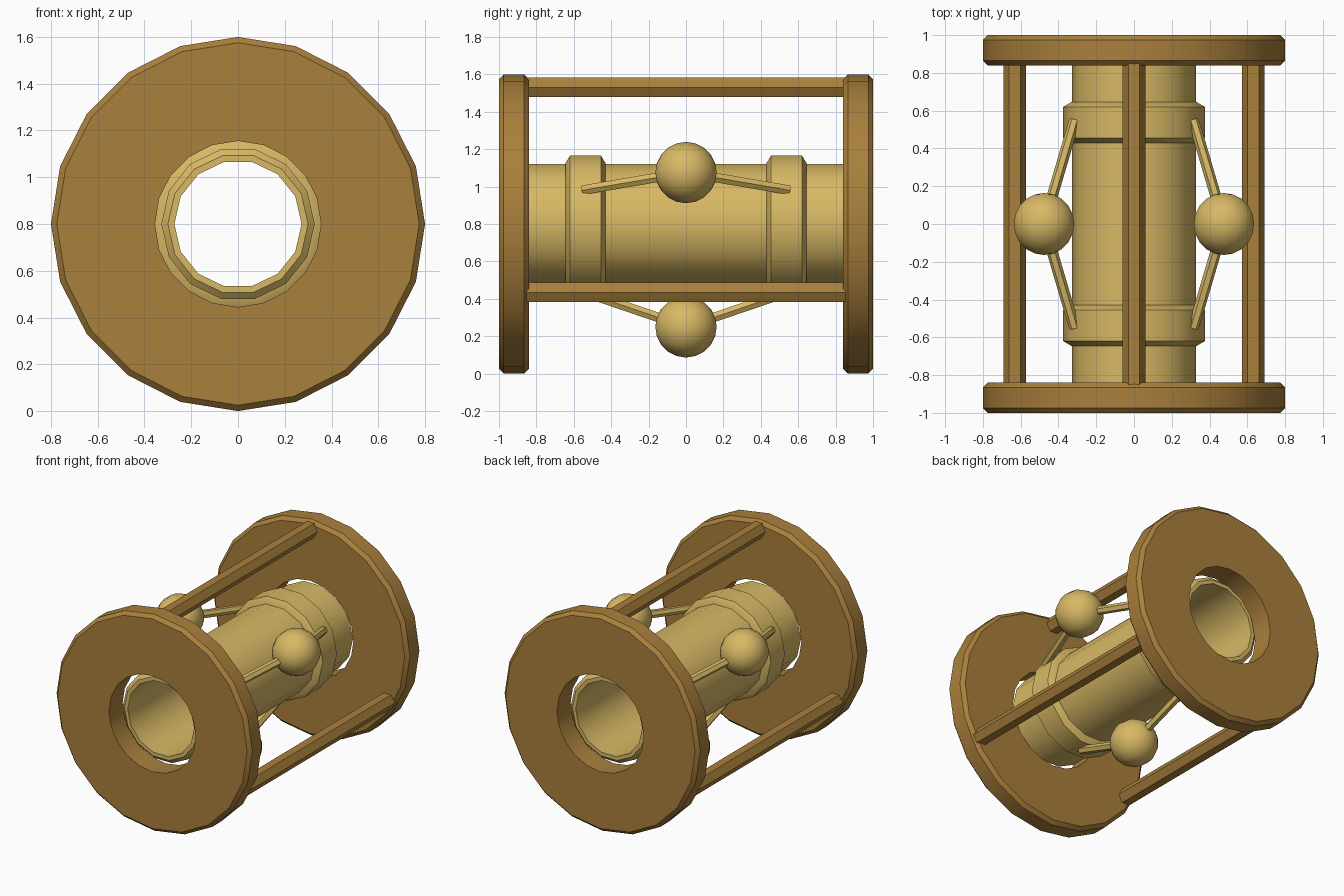
import bpy, bmesh, math
from mathutils import Vector, Matrix

if "Cube" in bpy.data.objects:
    bpy.data.objects.remove(bpy.data.objects["Cube"])

CZ = 0.8  # height of the central axis


def material(name, rgb):
    m = bpy.data.materials.new(name)
    m.diffuse_color = (*rgb, 1)
    m.use_nodes = True
    m.node_tree.nodes["Principled BSDF"].inputs["Base Color"].default_value = m.diffuse_color
    return m


BROWN = material("dark wood", (0.40, 0.215, 0.045))
TAN = material("pale wood", (0.68, 0.48, 0.13))


def finish(name, bm, mat, angle=32):
    bmesh.ops.recalc_face_normals(bm, faces=bm.faces)
    me = bpy.data.meshes.new(name)
    bm.to_mesh(me)
    bm.free()
    ob = bpy.data.objects.new(name, me)
    bpy.context.collection.objects.link(ob)
    me.materials.append(mat)
    bpy.ops.object.select_all(action='DESELECT')
    ob.select_set(True)
    bpy.context.view_layer.objects.active = ob
    bpy.ops.object.shade_smooth_by_angle(angle=math.radians(angle))
    return ob


def lathe(name, profile, sides, mat):
    """Revolve a closed (y, radius) profile around the central axis."""
    bm = bmesh.new()
    rings = []
    for i in range(sides):
        a = 2 * math.pi * i / sides
        rings.append([bm.verts.new((r * math.cos(a), y, CZ + r * math.sin(a)))
                      for y, r in profile])
    n = len(profile)
    for i in range(sides):
        p, q = rings[i], rings[(i + 1) % sides]
        for j in range(n):
            k = (j + 1) % n
            bm.faces.new((p[j], p[k], q[k], q[j]))
    return finish(name, bm, mat)


def bar(name, a, b, radius, mat):
    """Six-sided bar between two points."""
    a, b = Vector(a), Vector(b)
    d = b - a
    bm = bmesh.new()
    bmesh.ops.create_cone(bm, cap_ends=True, segments=6, radius1=radius,
                          radius2=radius, depth=d.length)
    # cone vertices start on the y axis: turn one onto the x axis
    spin = Matrix.Rotation(math.pi / 2, 4, 'Z')
    z = d.normalized()
    x = Vector((1, 0, 0))
    x = (x - z * x.dot(z)).normalized()
    y = z.cross(x)
    rot = Matrix((x, y, z)).transposed().to_4x4()
    bmesh.ops.transform(bm, matrix=Matrix.Translation((a + b) / 2) @ rot @ spin,
                        verts=bm.verts)
    return finish(name, bm, mat)


def polar(r, deg, y):
    a = math.radians(deg)
    return (r * math.cos(a), y, CZ + r * math.sin(a))


# end discs with a round hole, and collars on the tube
for s, tag in ((-1, "front"), (1, "back")):
    lathe(tag + "_disc", [(s * 1.0, 0.355), (s * 1.0, 0.775), (s * 0.975, 0.8),
                          (s * 0.865, 0.8), (s * 0.84, 0.775), (s * 0.84, 0.355)],
          20, BROWN)
    lathe(tag + "_collar", [(s * 0.43, 0.31), (s * 0.43, 0.333), (s * 0.455, 0.375),
                            (s * 0.62, 0.375), (s * 0.645, 0.333), (s * 0.645, 0.31)],
          14, TAN)

# hollow central tube with chamfered ends
lathe("central_tube", [(-0.9, 0.272), (-0.9, 0.3), (-0.875, 0.328),
                       (0.875, 0.328), (0.9, 0.3), (0.9, 0.272)], 14, TAN)

# connecting rods between the discs
for i, deg in enumerate((90, 210, 330)):
    bar(f"rod_{i}", polar(0.73, deg, -0.852), polar(0.73, deg, 0.852), 0.06, BROWN)

# balls, each braced to both collars by struts
for i, deg in enumerate((30, 150, 270)):
    bm = bmesh.new()
    bmesh.ops.create_uvsphere(bm, u_segments=14, v_segments=10, radius=0.164)
    turn = Matrix.Rotation(math.pi / 2, 4, 'X')
    bmesh.ops.transform(bm, matrix=Matrix.Translation(polar(0.55, deg, 0)) @ turn,
                        verts=bm.verts)
    finish(f"ball_{i}", bm, TAN)
    for s, tag in ((-1, "front"), (1, "back")):
        bar(f"{tag}_strut_{i}", polar(0.55, deg, 0), polar(0.363, deg, s * 0.55),
            0.029, TAN)
